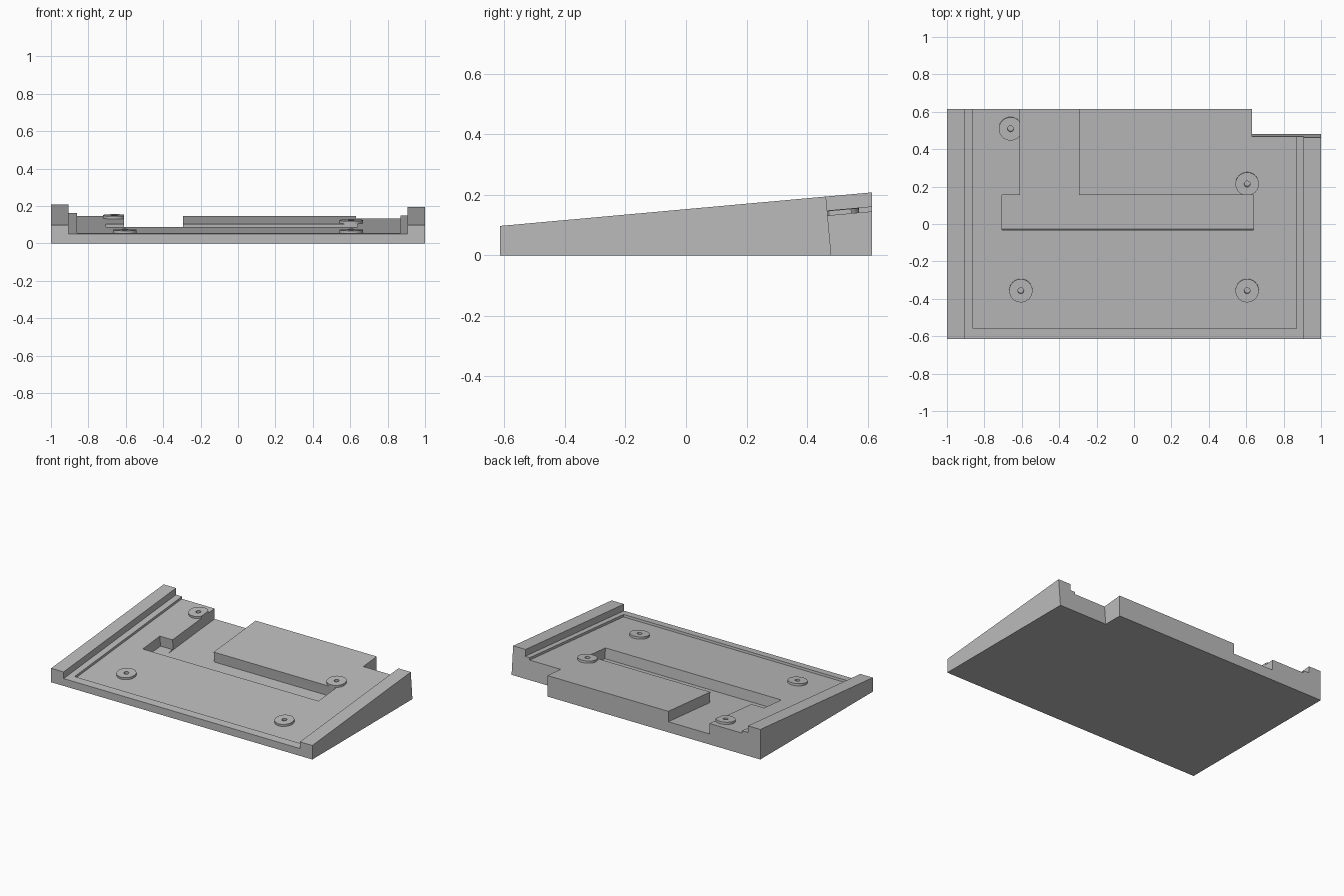
import bpy, bmesh
from math import atan
from mathutils import Matrix, Vector

cube = bpy.data.objects.get("Cube")
if cube:
    bpy.data.objects.remove(cube, do_unlink=True)

SLOPE = 0.0902
HALF_Y = 0.615
RAIL_Z = 0.1525          # rail height at y = 0
FLOOR_Z = 0.0897         # recessed floor height at y = 0
LEDGE = 0.0165           # ledge above the recessed floor
HIGH = 0.3
# Sloped frame: u across, v up the slope, w away from the recessed floor
TILT = Matrix.Translation((0, 0, FLOOR_Z)) @ Matrix.Rotation(atan(SLOPE), 4, 'X')

grey = bpy.data.materials.new("light_grey")
grey.use_nodes = True
COLOUR = (0.5, 0.5, 0.5, 1)
grey.diffuse_color = COLOUR
grey.node_tree.nodes["Principled BSDF"].inputs["Base Color"].default_value = COLOUR


def make_object(name, bm):
    bmesh.ops.recalc_face_normals(bm, faces=bm.faces)
    mesh = bpy.data.meshes.new(name)
    bm.to_mesh(mesh)
    bm.free()
    mesh.materials.append(grey)
    obj = bpy.data.objects.new(name, mesh)
    bpy.context.collection.objects.link(obj)
    return obj


def box(name, u, v, w):
    bm = bmesh.new()
    bmesh.ops.create_cube(bm, size=1)
    for vert in bm.verts:
        vert.co = TILT @ Vector([a + (b - a) * (c + 0.5)
                                 for (a, b), c in zip((u, v, w), vert.co)])
    return make_object(name, bm)


def disc(name, u, v, radius, w0, w1, sides=32):
    bm = bmesh.new()
    place = TILT @ Matrix.Translation((u, v, (w0 + w1) / 2))
    bmesh.ops.create_cone(bm, cap_ends=True, segments=sides, radius1=radius,
                          radius2=radius, depth=w1 - w0, matrix=place)
    return make_object(name, bm)


def combine(target, tool, operation='DIFFERENCE'):
    bpy.context.view_layer.objects.active = target
    mod = target.modifiers.new(tool.name, 'BOOLEAN')
    mod.operation = operation
    mod.solver = 'EXACT'
    mod.object = tool
    bpy.ops.object.modifier_apply(modifier=mod.name)
    bpy.data.objects.remove(tool, do_unlink=True)


# Wedge body: side profile extruded across the width
bm = bmesh.new()
rise = SLOPE * HALF_Y
profile = [(-HALF_Y, 0), (HALF_Y, 0), (HALF_Y, RAIL_Z + rise), (-HALF_Y, RAIL_Z - rise)]
face = bm.faces.new([bm.verts.new((-1, y, z)) for y, z in profile])
extruded = bmesh.ops.extrude_face_region(bm, geom=[face])
bmesh.ops.translate(bm, vec=(2, 0, 0),
                    verts=[g for g in extruded["geom"] if isinstance(g, bmesh.types.BMVert)])
body = make_object("wedge_tray", bm)

# Ledge between the rails, then the recessed floor
combine(body, box("ledge_cut", (-0.905, 0.905), (-1, 1), (LEDGE, HIGH)))
combine(body, box("floor_cut", (-0.86, 0.87), (-0.56, 1), (0, HIGH)))

# Mounting bosses
bosses = [(-0.605, -0.357), (0.605, -0.357), (0.605, 0.216), (-0.66, 0.512)]
for u, v in bosses:
    combine(body, disc("boss", u, v, 0.0625, -0.01, 0.015), 'UNION')

# Cross pocket, rear channel and corner notch, which also trim the bosses
combine(body, box("pocket_cut", (-0.707, 0.64), (-0.033, 0.156), (-0.072, HIGH)))
combine(body, box("channel_cut", (-0.61, -0.295), (0.1, 1), (-0.072, HIGH)))
combine(body, box("notch_cut", (0.632, 2), (0.47, 1), (-1, 1)))

# Screw holes
for u, v in bosses:
    combine(body, disc("screw_hole", u, v, 0.016, -0.03, HIGH, 16))

bpy.ops.object.select_all(action='DESELECT')
body.select_set(True)
bpy.context.view_layer.objects.active = body
bpy.ops.object.shade_smooth_by_angle()
